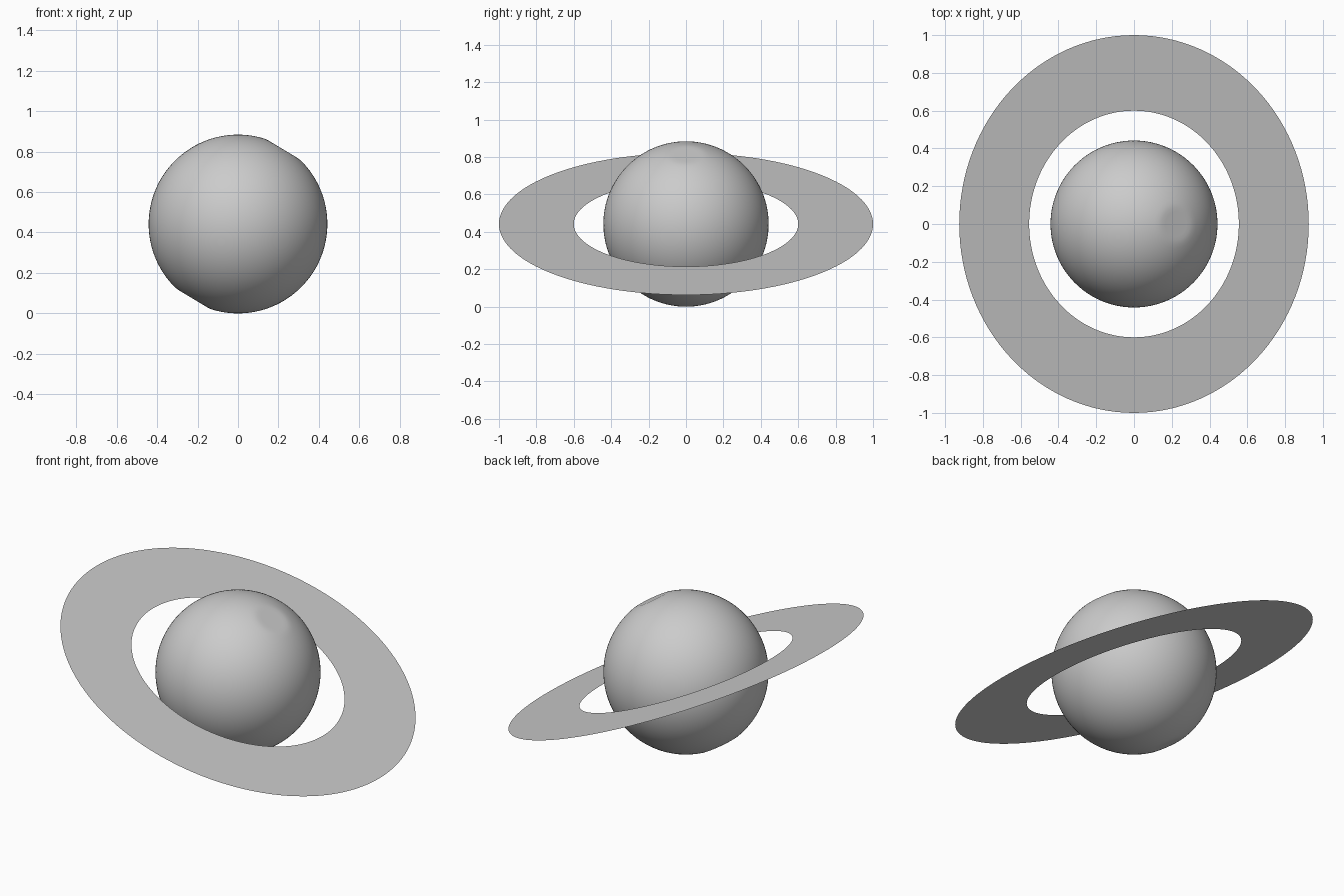
import bpy, bmesh, math
from mathutils import Matrix

if "Cube" in bpy.data.objects:
    bpy.data.objects.remove(bpy.data.objects["Cube"])

R, CENTRE_Z = 0.442, 0.442
RING_TILT, AXIS_TILT = math.radians(22.3), math.radians(31)


def add_object(name, bm, tilt):
    bm.transform(Matrix.Translation((0, 0, CENTRE_Z)) @ Matrix.Rotation(tilt, 4, 'Y'))
    mesh = bpy.data.meshes.new(name)
    bm.to_mesh(mesh)
    bm.free()
    obj = bpy.data.objects.new(name, mesh)
    bpy.context.collection.objects.link(obj)
    return obj


# Planet globe, slightly flattened at its two tilted poles
bm = bmesh.new()
bmesh.ops.create_uvsphere(bm, u_segments=96, v_segments=64, radius=R)
cap = R * math.cos(math.radians(12.5))
for v in bm.verts:
    v.co.z = max(-cap, min(cap, v.co.z))
for f in bm.faces:
    f.smooth = True
add_object("planet", bm, AXIS_TILT)

# Flat, paper-thin tilted ring
bm = bmesh.new()
N = 128
loops = [[bm.verts.new((r * math.cos(2 * math.pi * i / N),
                        r * math.sin(2 * math.pi * i / N), 0)) for i in range(N)]
         for r in (0.6, 1.0)]
inner, outer = loops
for i in range(N):
    j = (i + 1) % N
    bm.faces.new((inner[i], outer[i], outer[j], inner[j]))
add_object("ring", bm, RING_TILT)
